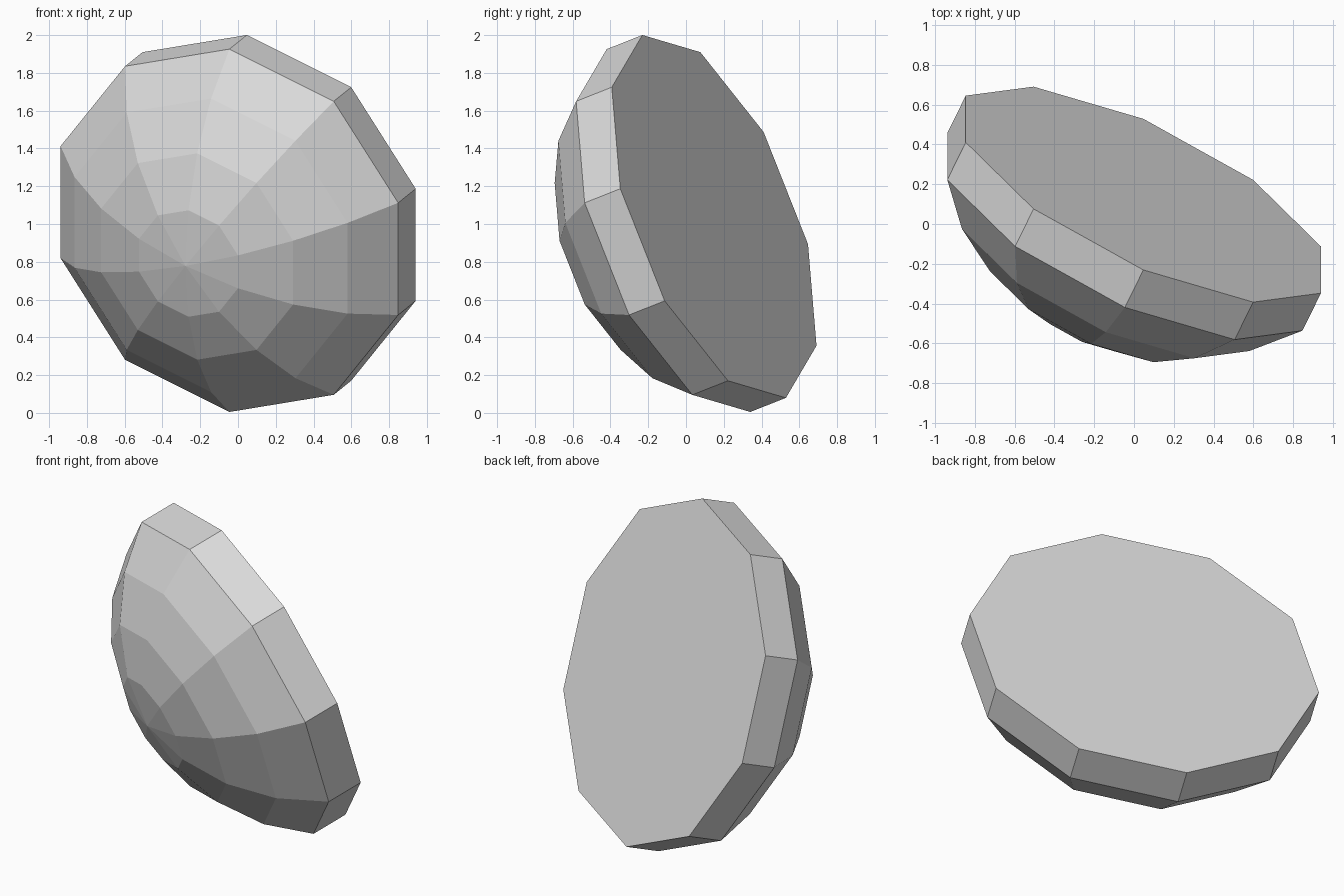
import bpy
import bmesh
from math import sin, cos, radians
from mathutils import Vector, Matrix

cube = bpy.data.objects.get("Cube")
if cube:
    bpy.data.objects.remove(cube)

SIDES = 10
SPHERE_R = 1.233      # radius of the sphere the dome is cut from
CAP_ANGLE = radians(56.9)
BANDS = 4
RIM_DEPTH = 0.223

# Plain grey material
grey = bpy.data.materials.new("plain grey")
grey.use_nodes = True
colour = (0.7, 0.7, 0.7, 1)
grey.diffuse_color = colour
grey.node_tree.nodes["Principled BSDF"].inputs["Base Color"].default_value = colour

# Tilted frame: flat back faces along "back", first corner lies along "up"
up = Vector((0, -0.368, 0.930)).normalized()
side = Vector((0.909, -0.387, -0.150))
side = (side - up * side.dot(up)).normalized()
back = up.cross(side)
frame = Matrix((up, side, back)).transposed().to_4x4()
frame.translation = (0.047, 0.149, 1.04)

# Dome profile: (radius, depth) from near the apex to the rim, then the back edge
base = SPHERE_R * cos(CAP_ANGLE)
profile = []
for i in range(1, BANDS + 1):
    a = CAP_ANGLE * i / BANDS
    profile.append((SPHERE_R * sin(a), -RIM_DEPTH - (SPHERE_R * cos(a) - base)))
profile.append((profile[-1][0], 0))

bm = bmesh.new()
apex = bm.verts.new((0, 0, -RIM_DEPTH - (SPHERE_R - base)))
rings = []
for r, z in profile:
    rings.append([bm.verts.new((r * cos(radians(360 * k / SIDES)),
                                r * sin(radians(360 * k / SIDES)), z))
                  for k in range(SIDES)])

# Facets around the apex, bands down to the back edge, and the flat back
for k in range(SIDES):
    n = (k + 1) % SIDES
    bm.faces.new((apex, rings[0][k], rings[0][n]))
    for a, b in zip(rings, rings[1:]):
        bm.faces.new((a[k], b[k], b[n], a[n]))
bm.faces.new(rings[-1])
bm.transform(frame)
bmesh.ops.recalc_face_normals(bm, faces=bm.faces)

mesh = bpy.data.meshes.new("faceted_dome")
bm.to_mesh(mesh)
bm.free()
mesh.materials.append(grey)
dome = bpy.data.objects.new("faceted_dome", mesh)
bpy.context.collection.objects.link(dome)
